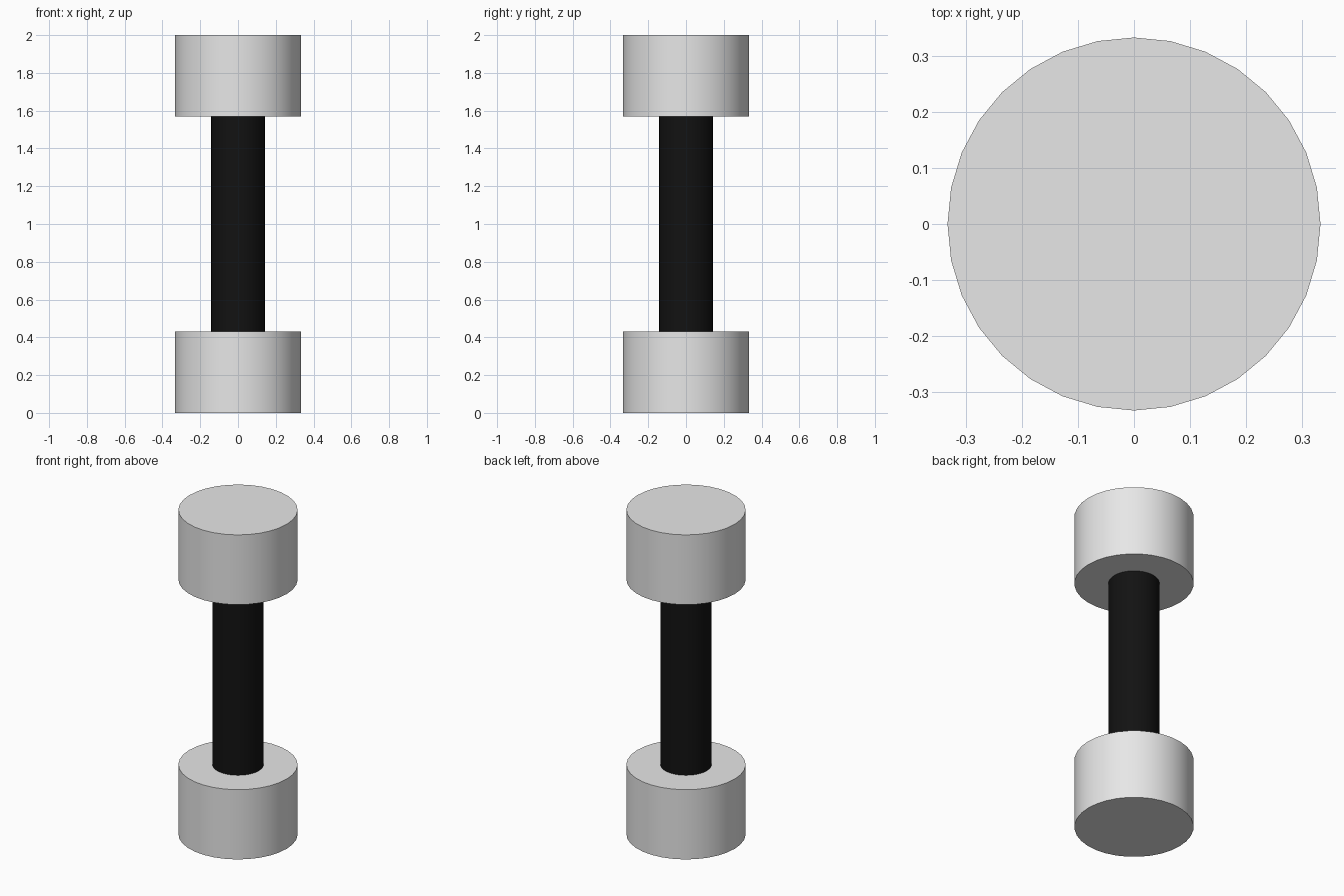
import bpy
import math

cube = bpy.data.objects.get("Cube")
if cube:
    bpy.data.objects.remove(cube, do_unlink=True)


def make_material(name, colour):
    mat = bpy.data.materials.new(name)
    mat.use_nodes = True
    mat.diffuse_color = colour
    mat.node_tree.nodes["Principled BSDF"].inputs["Base Color"].default_value = colour
    return mat


def add_cylinder(name, radius, z_low, z_high, mat):
    bpy.ops.mesh.primitive_cylinder_add(
        vertices=32, radius=radius, depth=z_high - z_low,
        location=(0, 0, (z_low + z_high) / 2))
    obj = bpy.context.object
    obj.name = name
    obj.data.materials.append(mat)
    bpy.ops.object.shade_smooth_by_angle(angle=math.radians(30))
    return obj


grey = make_material("light grey metal", (0.8, 0.8, 0.8, 1))
black = make_material("black grip", (0.006, 0.006, 0.006, 1))

HEIGHT = 2.0
WEIGHT_RADIUS = 0.333
WEIGHT_DEPTH = 0.43
GRIP_RADIUS = 0.143

# Weights at both ends
add_cylinder("lower_weight", WEIGHT_RADIUS, 0, WEIGHT_DEPTH, grey)
add_cylinder("upper_weight", WEIGHT_RADIUS, HEIGHT - WEIGHT_DEPTH, HEIGHT, grey)

# Grip bar, set slightly into each weight
add_cylinder("grip_bar", GRIP_RADIUS, WEIGHT_DEPTH - 0.02,
             HEIGHT - WEIGHT_DEPTH + 0.02, black)
